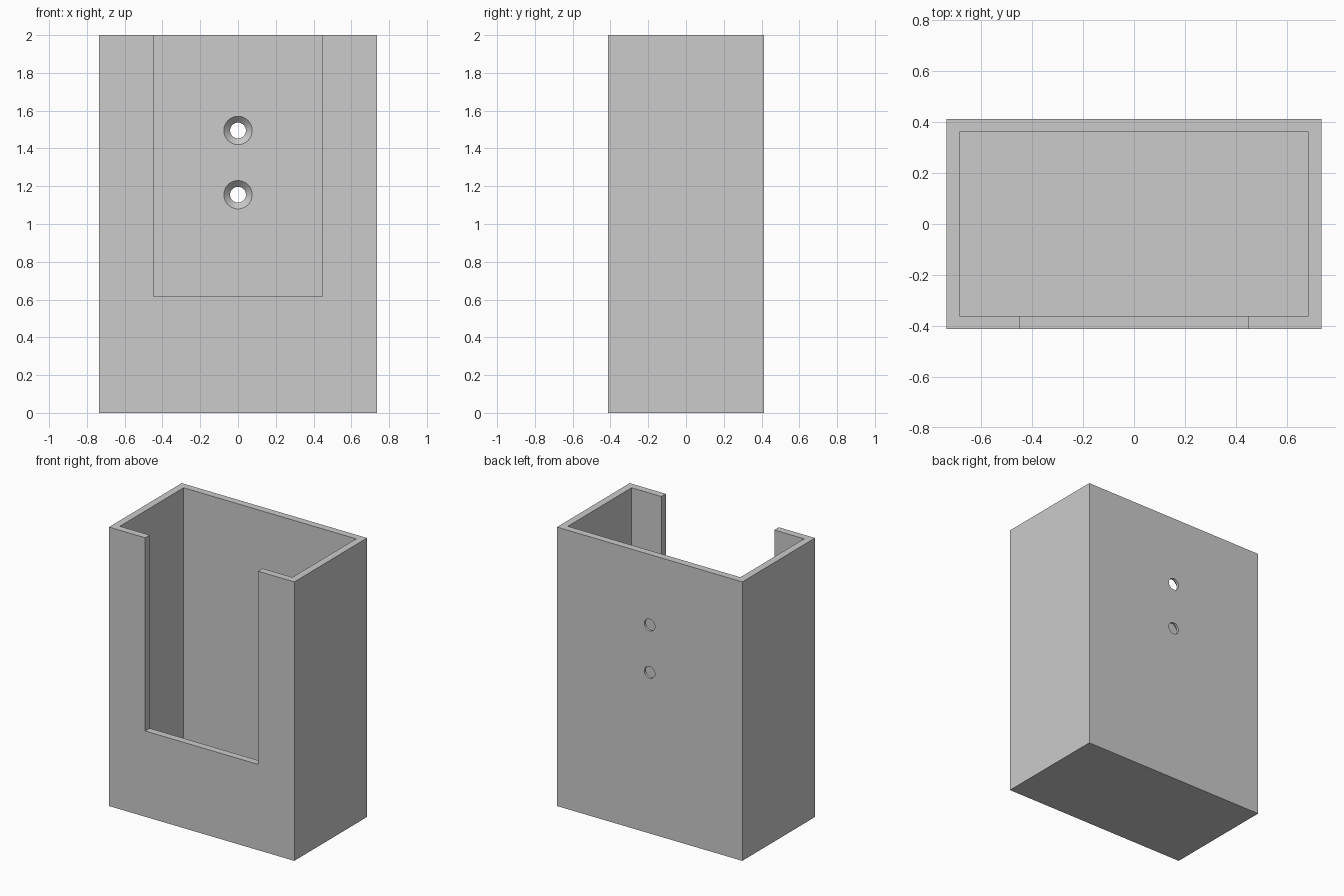
import bpy, math

if "Cube" in bpy.data.objects:
    bpy.data.objects.remove(bpy.data.objects["Cube"])

W, D, H = 1.47, 0.824, 2.0      # outer size
T = 0.051                       # wall thickness
SLOT_X, SLOT_Z = 0.448, 0.615   # front opening half width and sill height
SINK = 0.033                    # countersink depth

grey = bpy.data.materials.new("plain grey")
grey.diffuse_color = (0.6, 0.6, 0.6, 1)
grey.use_nodes = True
grey.node_tree.nodes["Principled BSDF"].inputs["Base Color"].default_value = grey.diffuse_color


def box(name, lo, hi):
    bpy.ops.mesh.primitive_cube_add(
        size=1, location=[(a + b) / 2 for a, b in zip(lo, hi)])
    ob = bpy.context.object
    ob.name = name
    ob.scale = [b - a for a, b in zip(lo, hi)]
    bpy.ops.object.transform_apply(location=True, rotation=True, scale=True)
    ob.data.materials.append(grey)
    return ob


def screw_cutter(name, z):
    """Lathed countersunk screw shape: (radius, y) steps around the y axis."""
    inner = D / 2 - T
    slope = 0.033 / SINK
    profile = [(0.075 + slope * 0.02, inner - 0.02),
               (0.042, inner + SINK), (0.042, D / 2 + 0.05)]
    n = 48
    verts = [(r * math.cos(2 * math.pi * i / n), y,
              z + r * math.sin(2 * math.pi * i / n))
             for r, y in profile for i in range(n)]
    faces = [(k * n + i, (k + 1) * n + i, (k + 1) * n + (i + 1) % n,
              k * n + (i + 1) % n)
             for k in range(len(profile) - 1) for i in range(n)]
    faces += [tuple(range(n)), tuple(reversed(range(2 * n, 3 * n)))]
    me = bpy.data.meshes.new(name)
    me.from_pydata(verts, [], faces)
    me.materials.append(grey)
    ob = bpy.data.objects.new(name, me)
    bpy.context.collection.objects.link(ob)
    # make the normals point outward
    bpy.context.view_layer.objects.active = ob
    bpy.ops.object.mode_set(mode='EDIT')
    bpy.ops.mesh.select_all(action='SELECT')
    bpy.ops.mesh.normals_make_consistent(inside=False)
    bpy.ops.object.mode_set(mode='OBJECT')
    return ob


# outer block
holder = box("wall_holder", (-W / 2, -D / 2, 0), (W / 2, D / 2, H))

# hollow inside, front opening and two countersunk screw holes
cutters = [
    box("cavity_cutter", (-W / 2 + T, -D / 2 + T, T),
        (W / 2 - T, D / 2 - T, H + 0.2)),
    box("slot_cutter", (-SLOT_X, -D / 2 - 0.1, SLOT_Z),
        (SLOT_X, -D / 2 + 0.2, H + 0.3)),
    screw_cutter("upper_screw_cutter", 1.495),
    screw_cutter("lower_screw_cutter", 1.155),
]

bpy.ops.object.select_all(action='DESELECT')
holder.select_set(True)
bpy.context.view_layer.objects.active = holder
for c in cutters:
    mod = holder.modifiers.new(c.name, 'BOOLEAN')
    mod.operation = 'DIFFERENCE'
    mod.solver = 'EXACT'
    mod.object = c
    bpy.ops.object.modifier_apply(modifier=mod.name)
for c in cutters:
    bpy.data.objects.remove(c)

bpy.ops.object.shade_smooth_by_angle(angle=math.radians(30))
